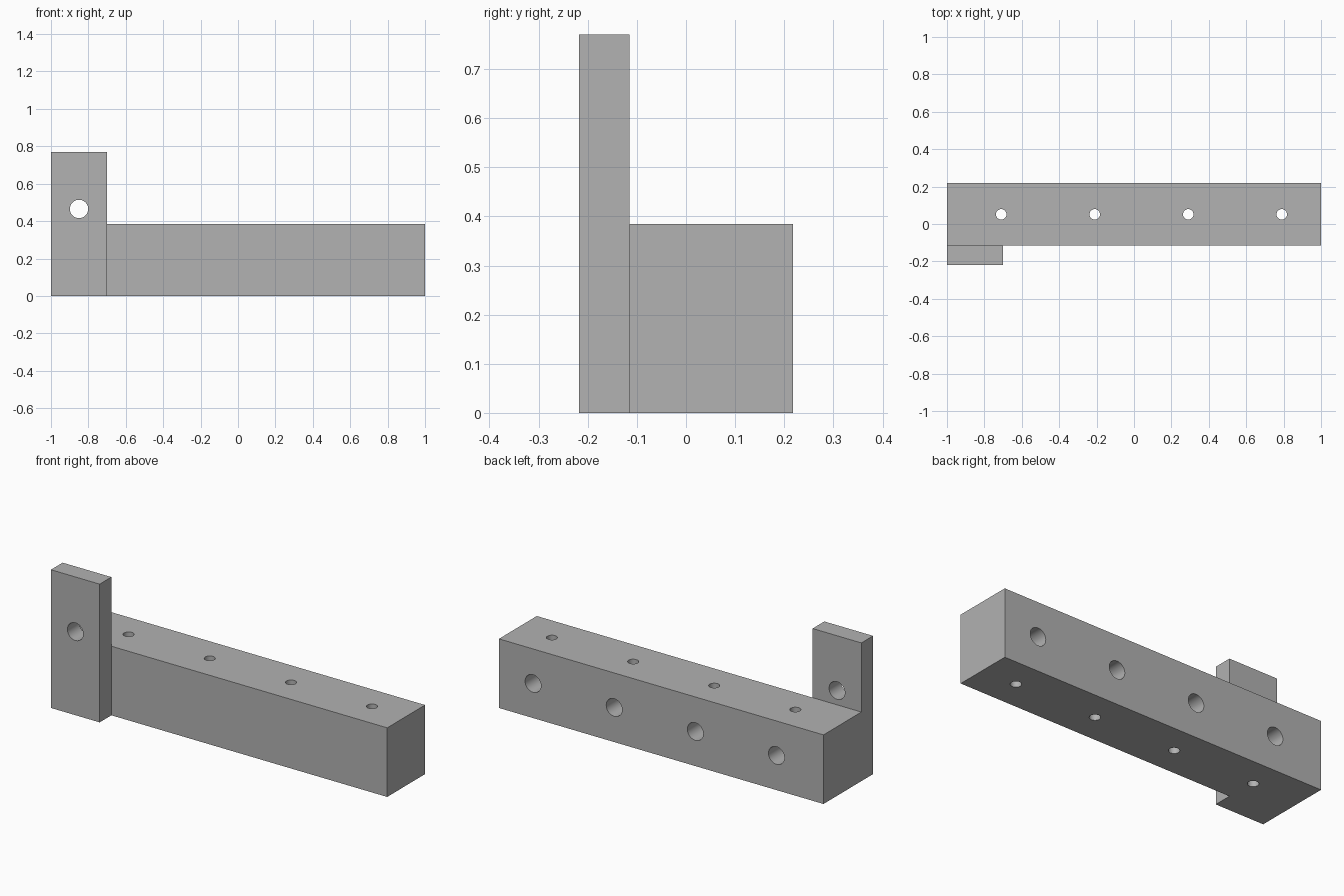
import bpy, bmesh, math
from mathutils import Vector

cube = bpy.data.objects.get("Cube")
if cube:
    bpy.data.objects.remove(cube, do_unlink=True)

LEFT, RIGHT, STEP_X = -1.0, 1.0, -0.7
FRONT, BACK, STEP_Y = -0.218, 0.218, -0.115
BEAM_TOP, PLATE_TOP = 0.385, 0.77
HOLE_XS = [-0.71 + 0.5 * i for i in range(4)]
HOLE_Y = (STEP_Y + BACK) / 2

# Plain grey material
grey = bpy.data.materials.new("plain grey")
grey.use_nodes = True
colour = (0.445, 0.445, 0.445, 1)
grey.diffuse_color = colour
grey.node_tree.nodes["Principled BSDF"].inputs["Base Color"].default_value = colour


def make_object(name, bm):
    bmesh.ops.recalc_face_normals(bm, faces=bm.faces[:])
    mesh = bpy.data.meshes.new(name)
    bm.to_mesh(mesh)
    bm.free()
    mesh.materials.append(grey)
    obj = bpy.data.objects.new(name, mesh)
    bpy.context.collection.objects.link(obj)
    return obj


def pull_up(bm, faces, height):
    """Extrude faces upward and return the new top faces."""
    out = bmesh.ops.extrude_face_region(bm, geom=faces, use_keep_orig=False)["geom"]
    verts = [g for g in out if isinstance(g, bmesh.types.BMVert)]
    bmesh.ops.translate(bm, verts=verts, vec=(0, 0, height))
    return [g for g in out if isinstance(g, bmesh.types.BMFace)]


# Bracket: beam and plate footprint, raised together, then the plate raised further
bm = bmesh.new()
a, b, c, d, e, f, g = [bm.verts.new((x, y, 0)) for x, y in (
    (LEFT, FRONT), (STEP_X, FRONT), (STEP_X, STEP_Y), (LEFT, STEP_Y),
    (RIGHT, STEP_Y), (RIGHT, BACK), (LEFT, BACK))]
plan = [bm.faces.new((a, b, c, d)), bm.faces.new((d, c, e, f, g))]
bottom = [bm.faces.new([bm.verts.new(v.co) for v in reversed(face.verts)]) for face in plan]
tops = pull_up(bm, plan, BEAM_TOP)
plate = min(tops, key=lambda face: face.calc_center_median().y)
pull_up(bm, [plate], PLATE_TOP - BEAM_TOP)
bmesh.ops.remove_doubles(bm, verts=bm.verts[:], dist=1e-4)
bmesh.ops.dissolve_limit(bm, angle_limit=0.01, verts=bm.verts[:], edges=bm.edges[:])
bracket = make_object("drilled_bracket", bm)


def drill(start, end, radius):
    """Cut a round hole along the line from start to end."""
    start, end = Vector(start), Vector(end)
    axis = end - start
    bm = bmesh.new()
    bmesh.ops.create_cone(bm, cap_ends=True, segments=48, radius1=radius,
                          radius2=radius, depth=axis.length)
    bmesh.ops.rotate(bm, verts=bm.verts[:], matrix=axis.to_track_quat("Z", "Y").to_matrix())
    bmesh.ops.translate(bm, verts=bm.verts[:], vec=(start + end) / 2)
    cutter = make_object("drill_cutter", bm)
    cutter.hide_render = True
    mod = bracket.modifiers.new("hole", "BOOLEAN")
    mod.operation, mod.solver, mod.object = "DIFFERENCE", "EXACT", cutter
    bpy.context.view_layer.objects.active = bracket
    bpy.ops.object.modifier_apply(modifier=mod.name)
    bpy.data.objects.remove(cutter, do_unlink=True)


# Mounting hole through the plate
drill((-0.85, FRONT - 0.05, 0.465), (-0.85, STEP_Y + 0.05, 0.465), 0.049)

# Narrow holes through the beam, crossed by wider blind holes from the back
for x in HOLE_XS:
    drill((x, HOLE_Y, -0.05), (x, HOLE_Y, BEAM_TOP + 0.05), 0.028)
    drill((x, BACK + 0.05, BEAM_TOP / 2), (x, BACK - 0.2, BEAM_TOP / 2), 0.049)

# Smooth hole walls, sharp edges
bpy.ops.object.select_all(action="DESELECT")
bracket.select_set(True)
bpy.context.view_layer.objects.active = bracket
bpy.ops.object.shade_smooth_by_angle(angle=math.radians(30))
